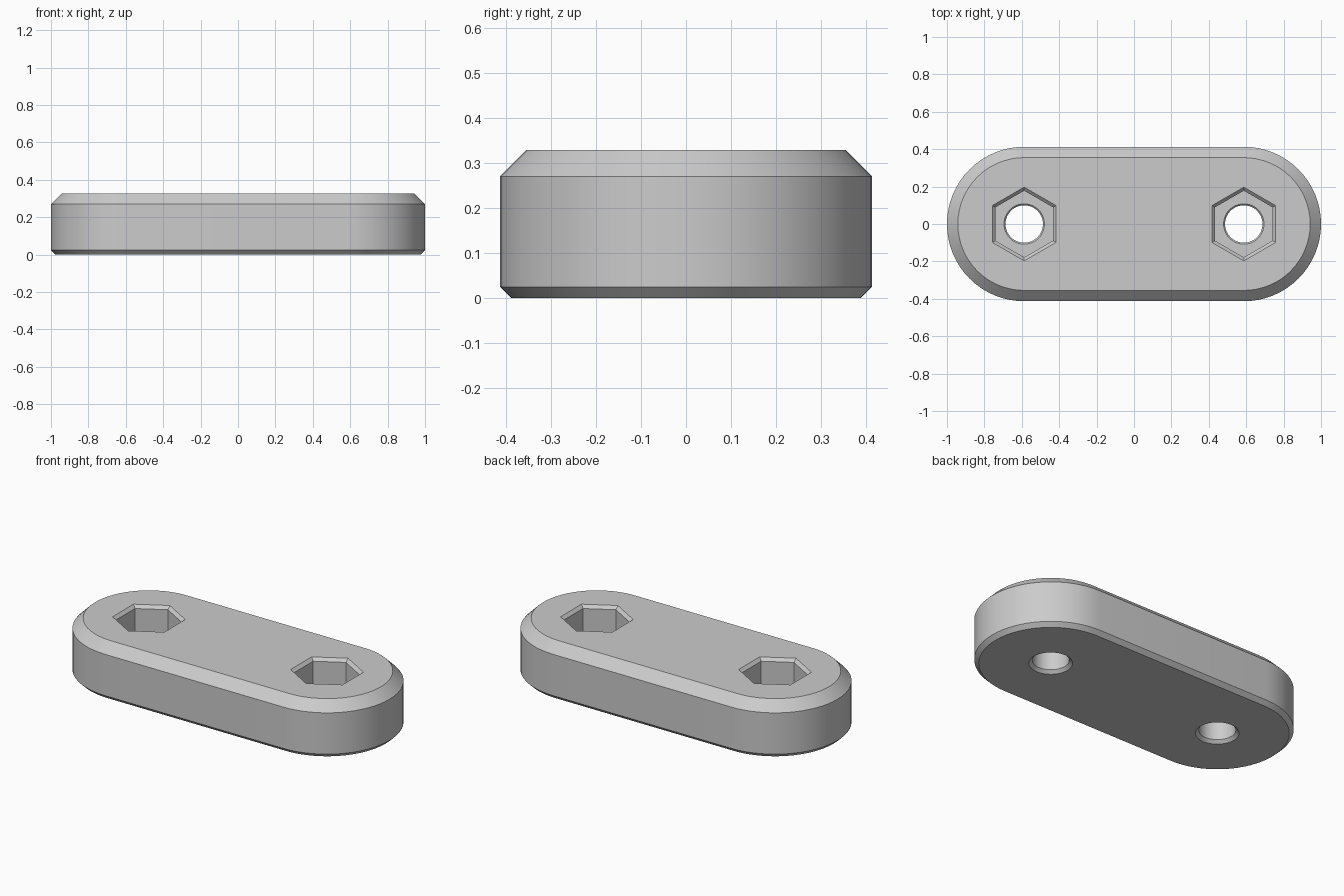
import bpy, bmesh, math

if "Cube" in bpy.data.objects:
    bpy.data.objects.remove(bpy.data.objects["Cube"])

R = 0.413          # end radius
CX = 1.0 - R       # hole centre offset
H = 0.328          # thickness
FLOOR = 0.152      # nut pocket floor height

bm = bmesh.new()


def ring(points, z):
    """Closed loop of vertices and edges at height z."""
    vs = [bm.verts.new((x, y, z)) for x, y in points]
    for a, b in zip(vs, vs[1:] + vs[:1]):
        bm.edges.new((a, b))
    return vs


def slot(r, n=32):
    pts = []
    for cx, start in ((CX, -math.pi / 2), (-CX, math.pi / 2)):
        for i in range(n + 1):
            a = start + math.pi * i / n
            pts.append((cx + r * math.cos(a), r * math.sin(a)))
    return pts


def polygon(cx, r, n):
    return [(cx + r * math.cos(math.pi / 2 + math.tau * i / n),
             r * math.sin(math.pi / 2 + math.tau * i / n)) for i in range(n)]


def loft(rings):
    for lo, hi in zip(rings, rings[1:]):
        for i in range(len(lo)):
            j = (i + 1) % len(lo)
            bm.faces.new((lo[i], lo[j], hi[j], hi[i]))


def fill(loops):
    edges = []
    for vs in loops:
        edges += [bm.edges.get((a, b)) for a, b in zip(vs, vs[1:] + vs[:1])]
    bmesh.ops.triangle_fill(bm, use_beauty=True, use_dissolve=False, edges=edges)


# Outer wall with a small lower and a large upper chamfer
outer = [ring(slot(r), z) for r, z in
         ((R - 0.024, 0), (R, 0.024), (R, H - 0.058), (R - 0.058, H))]
loft(outer)

top_loops, bottom_loops = [outer[-1]], [outer[0]]
for cx in (-CX, CX):
    # Hexagonal nut pocket with chamfered rim
    pocket = [ring(polygon(cx, r, 6), z) for r, z in
              ((0.197, H), (0.178, H - 0.018), (0.178, FLOOR))]
    # Round through hole, chamfered at both ends
    hole = [ring(polygon(cx, r, 48), z) for r, z in
            ((0.108, FLOOR), (0.1, FLOOR - 0.008), (0.1, 0.018), (0.118, 0))]
    loft(pocket)
    loft(hole)
    fill([pocket[-1], hole[0]])
    top_loops.append(pocket[0])
    bottom_loops.append(hole[-1])

# Flat top and bottom
fill(top_loops)
fill(bottom_loops)
bmesh.ops.recalc_face_normals(bm, faces=bm.faces)

mesh = bpy.data.meshes.new("slotted_plate")
bm.to_mesh(mesh)
bm.free()
plate = bpy.data.objects.new("slotted_plate", mesh)
bpy.context.collection.objects.link(plate)

grey = bpy.data.materials.new("light grey")
grey.diffuse_color = (0.6, 0.6, 0.6, 1)
grey.use_nodes = True
grey.node_tree.nodes["Principled BSDF"].inputs["Base Color"].default_value = grey.diffuse_color
mesh.materials.append(grey)

bpy.context.view_layer.objects.active = plate
plate.select_set(True)
bpy.ops.object.shade_smooth_by_angle(angle=math.radians(30))
